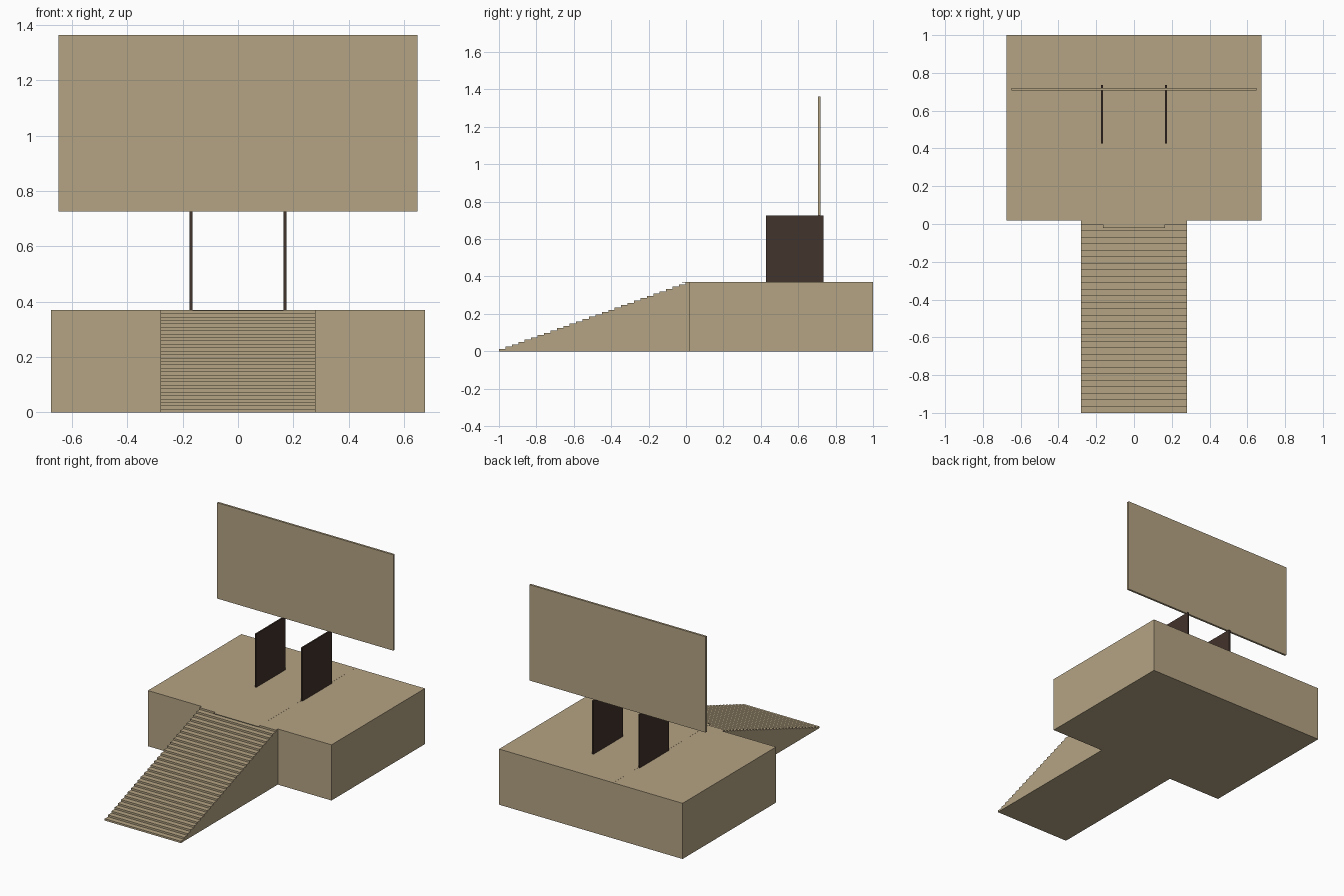
import bpy, bmesh

if "Cube" in bpy.data.objects:
    bpy.data.objects.remove(bpy.data.objects["Cube"])


def material(name, rgb):
    m = bpy.data.materials.new(name)
    m.diffuse_color = (*rgb, 1)
    m.use_nodes = True
    m.node_tree.nodes["Principled BSDF"].inputs["Base Color"].default_value = m.diffuse_color
    return m


sand = material("sandstone", (0.46, 0.37, 0.23))
dark = material("dark_wood", (0.055, 0.033, 0.025))


def extrude(name, profile, axis, lo, hi, mat):
    """Extrude a 2D profile along x (profile is y,z) or z (profile is x,y)."""
    bm = bmesh.new()
    put = (lambda a, b, t: (t, a, b)) if axis == "x" else (lambda a, b, t: (a, b, t))
    face = bm.faces.new([bm.verts.new(put(a, b, lo)) for a, b in profile])
    new = bmesh.ops.extrude_face_region(bm, geom=[face])["geom"]
    verts = [v for v in new if isinstance(v, bmesh.types.BMVert)]
    bmesh.ops.translate(bm, verts=verts, vec=put(0, 0, hi - lo))
    bmesh.ops.recalc_face_normals(bm, faces=bm.faces)
    me = bpy.data.meshes.new(name)
    bm.to_mesh(me)
    bm.free()
    me.materials.append(mat)
    ob = bpy.data.objects.new(name, me)
    bpy.context.collection.objects.link(ob)
    return ob


def box(name, x, y, z, mat):
    rect = [(x[0], y[0]), (x[1], y[0]), (x[1], y[1]), (x[0], y[1])]
    return extrude(name, rect, "z", z[0], z[1], mat)


TOP, FRONT, STEPS = 0.37, 0.018, 30

# raised platform
box("platform", (-0.675, 0.675), (FRONT, 1), (0, TOP), sand)

# solid staircase, stepped side profile extruded across its width
depth, rise = 0.997 / (STEPS - 1), TOP / STEPS
profile = [(FRONT, 0), (-1, 0)]
for i in range(STEPS):
    y = -1 + i * depth
    if i:
        profile.append((y, i * rise))
    profile.append((y, (i + 1) * rise))
profile.append((FRONT, TOP))
extrude("staircase", profile, "x", -0.28, 0.28, sand)

# thin walkway strip, slightly overhanging the stairs
box("walkway", (-0.165, 0.165), (-0.022, 1), (TOP - 0.003, TOP + 0.0005), sand)

# pair of dark support walls
for side, label in ((-1, "left"), (1, "right")):
    cx = side * 0.17
    box(label + "_support_wall", (cx - 0.005, cx + 0.005), (0.427, 0.736), (TOP, 0.725), dark)

# large upright panel on top of the supports
box("upright_panel", (-0.648, 0.648), (0.706, 0.72), (0.726, 1.363), sand)
